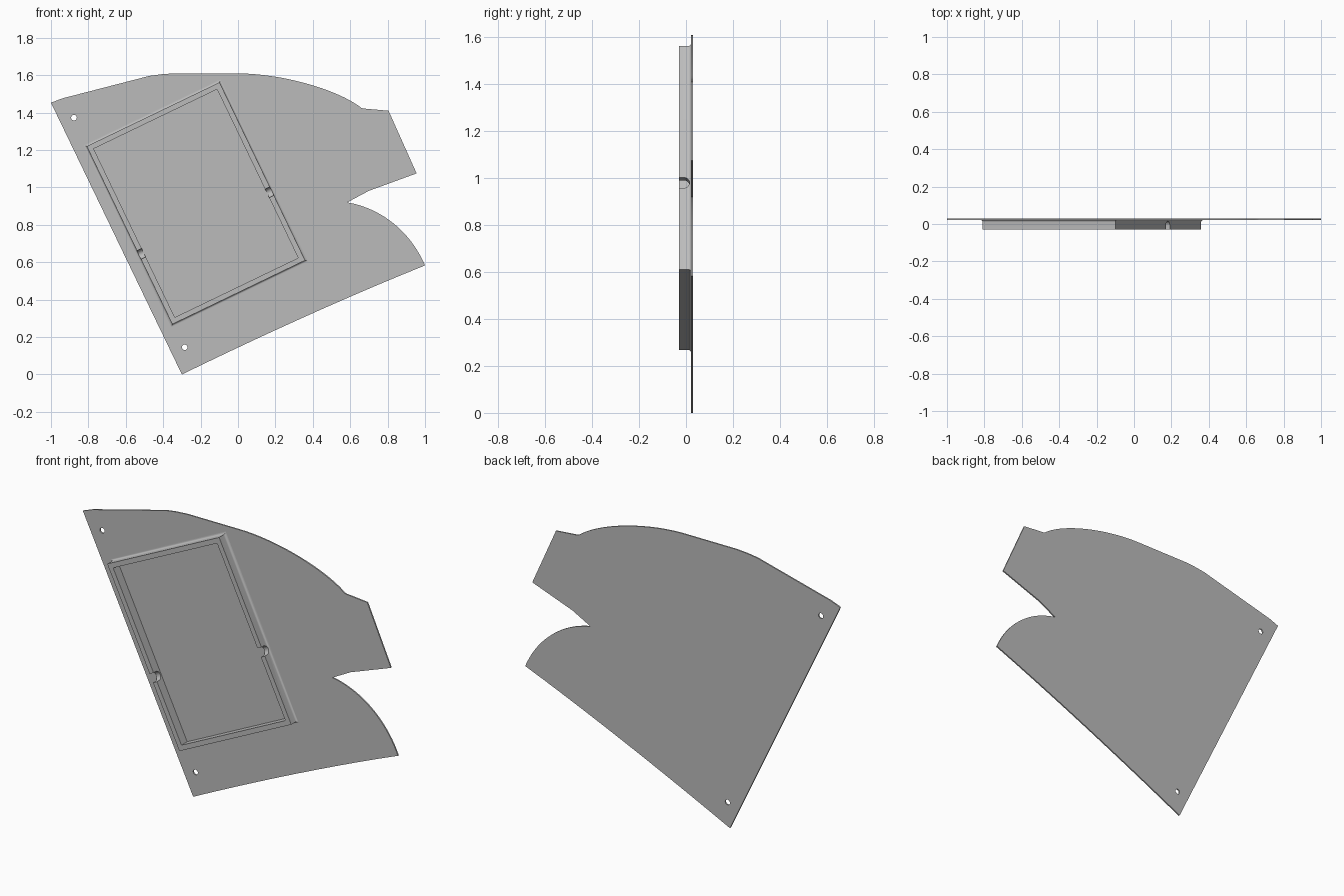
import bpy, bmesh, math
from mathutils import Vector

if "Cube" in bpy.data.objects:
    bpy.data.objects.remove(bpy.data.objects["Cube"])

grey = bpy.data.materials.new("plain grey")
grey.use_nodes = True
grey.diffuse_color = (0.5, 0.5, 0.5, 1)
grey.node_tree.nodes["Principled BSDF"].inputs["Base Color"].default_value = grey.diffuse_color

BACK, FLOOR, RIM = 0.03, 0.022, -0.03
TILT = math.radians(-25.7)


def finish(name, bm):
    bmesh.ops.recalc_face_normals(bm, faces=bm.faces[:])
    mesh = bpy.data.meshes.new(name)
    bm.to_mesh(mesh)
    bm.free()
    mesh.materials.append(grey)
    obj = bpy.data.objects.new(name, mesh)
    bpy.context.collection.objects.link(obj)
    return obj


def prism(name, points, direction):
    """Extrude a planar loop of 3D points along a direction."""
    bm = bmesh.new()
    face = bm.faces.new([bm.verts.new(p) for p in points])
    moved = bmesh.ops.extrude_face_region(bm, geom=[face], use_keep_orig=True)["geom"]
    verts = [v for v in moved if isinstance(v, bmesh.types.BMVert)]
    bmesh.ops.translate(bm, verts=verts, vec=direction)
    return finish(name, bm)


def cut(obj, cutter):
    cutter.hide_render = True
    mod = obj.modifiers.new("cut", 'BOOLEAN')
    mod.operation, mod.object, mod.solver = 'DIFFERENCE', cutter, 'EXACT'
    bpy.context.view_layer.objects.active = obj
    bpy.ops.object.modifier_apply(modifier=mod.name)
    bpy.data.objects.remove(cutter)


def smooth(obj):
    bpy.ops.object.select_all(action='DESELECT')
    obj.select_set(True)
    bpy.context.view_layer.objects.active = obj
    bpy.ops.object.shade_smooth_by_angle(angle=math.radians(30))


def bezier(a, b, c, d, steps=20):
    a, b, c, d = map(Vector, (a, b, c, d))
    return [tuple(a*(1-t)**3 + b*3*t*(1-t)**2 + c*3*t*t*(1-t) + d*t**3)
            for t in (i / steps for i in range(steps + 1))]


# Thin back plate with curved edges
outline = bezier((-0.3, 0), (0.12, 0.205), (0.57, 0.41), (1, 0.583), 10)
outline += bezier((1, 0.583), (0.92, 0.77), (0.76, 0.89), (0.585, 0.92))[1:]
outline += [(0.625, 0.942), (0.70, 0.982), (0.955, 1.075), (0.805, 1.41), (0.67, 1.422)]
outline += bezier((0.66, 1.425), (0.54, 1.52), (0.25, 1.607), (0, 1.61))
outline += [(-0.34, 1.61), (-0.41, 1.605), (-0.475, 1.596), (-0.94, 1.476), (-1, 1.453)]
plate = prism("back_plate", [(x, FLOOR, z) for x, z in outline], (0, BACK - FLOOR, 0))

# Two screw holes
for x, z in ((-0.877, 1.373), (-0.285, 0.145)):
    ring = [(x + 0.015 * math.cos(a), FLOOR - 0.02, z + 0.015 * math.sin(a))
            for a in (math.tau * i / 24 for i in range(24))]
    cut(plate, prism("hole_cutter", ring, (0, 0.05, 0)))
smooth(plate)

# Raised rectangular frame: a mitred wall profile with an outer base fillet
R = 0.012
profile = [(R, FLOOR + 0.003)]
profile += [(R - R * math.sin(a), FLOOR - R + R * math.cos(a))
            for a in (math.pi / 2 * i / 5 for i in range(6))]
profile += [(0, RIM), (-0.028, RIM), (-0.028, FLOOR + 0.003)]
bm = bmesh.new()
loops = [[bm.verts.new((sx * (0.394 + o), y, sz * (0.528 + o)))
          for sx, sz in ((-1, -1), (1, -1), (1, 1), (-1, 1))] for o, y in profile]
for i, loop in enumerate(loops):
    nxt = loops[(i + 1) % len(loops)]
    for k in range(4):
        j = (k + 1) % 4
        bm.faces.new((loop[k], loop[j], nxt[j], nxt[k]))
frame = finish("raised_frame", bm)

# Round-bottomed finger notches through both long walls
w, mid = 0.025, -0.117
notch = [(-0.6, -0.01 + w * math.sin(a), mid + w * math.cos(a))
         for a in (math.pi * i / 16 for i in range(17))]
notch += [(-0.6, -0.06, mid - w), (-0.6, -0.06, mid + w)]
cut(frame, prism("notch_cutter", notch, (1.2, 0, 0)))
smooth(frame)
frame.location = (-0.225, 0, 0.915)
frame.rotation_euler = (0, TILT, 0)
